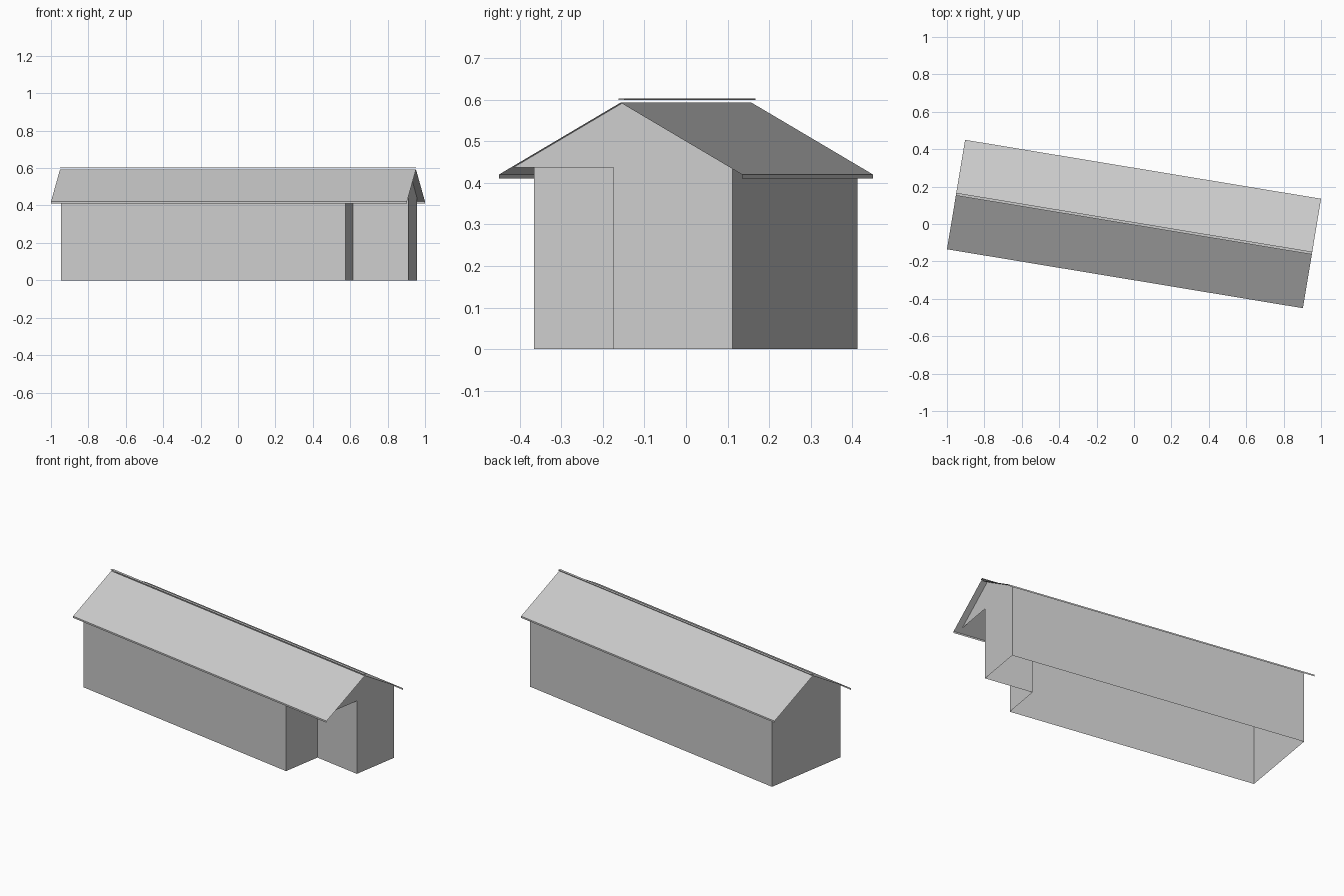
import bpy, math

cube = bpy.data.objects.get("Cube")
if cube:
    bpy.data.objects.remove(cube, do_unlink=True)

# One light grey for the whole building
grey = bpy.data.materials.new("light_grey")
grey.use_nodes = True
grey.diffuse_color = (0.6, 0.6, 0.6, 1)
grey.node_tree.nodes["Principled BSDF"].inputs["Base Color"].default_value = (0.6, 0.6, 0.6, 1)

TURN = math.radians(-9.4)       # the building sits at an angle to the axes
EAVE, RIDGE = 0.42, 0.593       # roof edge and ridge heights
RX, RY = 0.9645, 0.2965         # roof half length and half width
X0, X1, WY = -0.916, 0.927, 0.267   # wall ends and half width
WALL_TOP = RIDGE - (RIDGE - EAVE) * WY / RY


def add_part(name, verts, faces):
    mesh = bpy.data.meshes.new(name)
    mesh.from_pydata(verts, [], faces)
    mesh.materials.append(grey)
    obj = bpy.data.objects.new(name, mesh)
    obj.rotation_euler.z = TURN
    bpy.context.collection.objects.link(obj)
    return obj


# Walls: open shell around a footprint with a recessed front corner
footprint = [(X0, -WY), (0.627, -WY), (0.627, -0.023), (X1, -0.023), (X1, WY), (X0, WY)]
n = len(footprint)
verts = [(x, y, z) for z in (0, WALL_TOP) for x, y in footprint]
add_part("walls", verts, [(i, (i + 1) % n, (i + 1) % n + n, i + n) for i in range(n)])

# Gable triangles on both ends
for name, x, order in (("left_gable", X1, (0, 1, 2)), ("right_gable", X0, (2, 1, 0))):
    add_part(name, [(x, -WY, WALL_TOP), (x, WY, WALL_TOP), (x, 0, RIDGE)], [order])

# Roof slopes, each with a narrow fascia hanging from its eave
for name, side in (("front_roof", -1), ("back_roof", 1)):
    y = side * RY
    rows = [(y, EAVE - 0.01), (y, EAVE), (0, RIDGE)]
    verts = [(side * x, ry, z) for ry, z in rows for x in (RX, -RX)]
    add_part(name, verts, [(0, 1, 3, 2), (2, 3, 5, 4)])

# Thin ridge strip floating just above the ridge
bpy.ops.mesh.primitive_cube_add(size=1)
strip = bpy.context.object
strip.name = "ridge_strip"
strip.scale = (2 * RX, 0.015, 0.003)
strip.location = (0, 0.002, 0.601)
strip.rotation_euler.z = TURN
strip.data.materials.append(grey)
